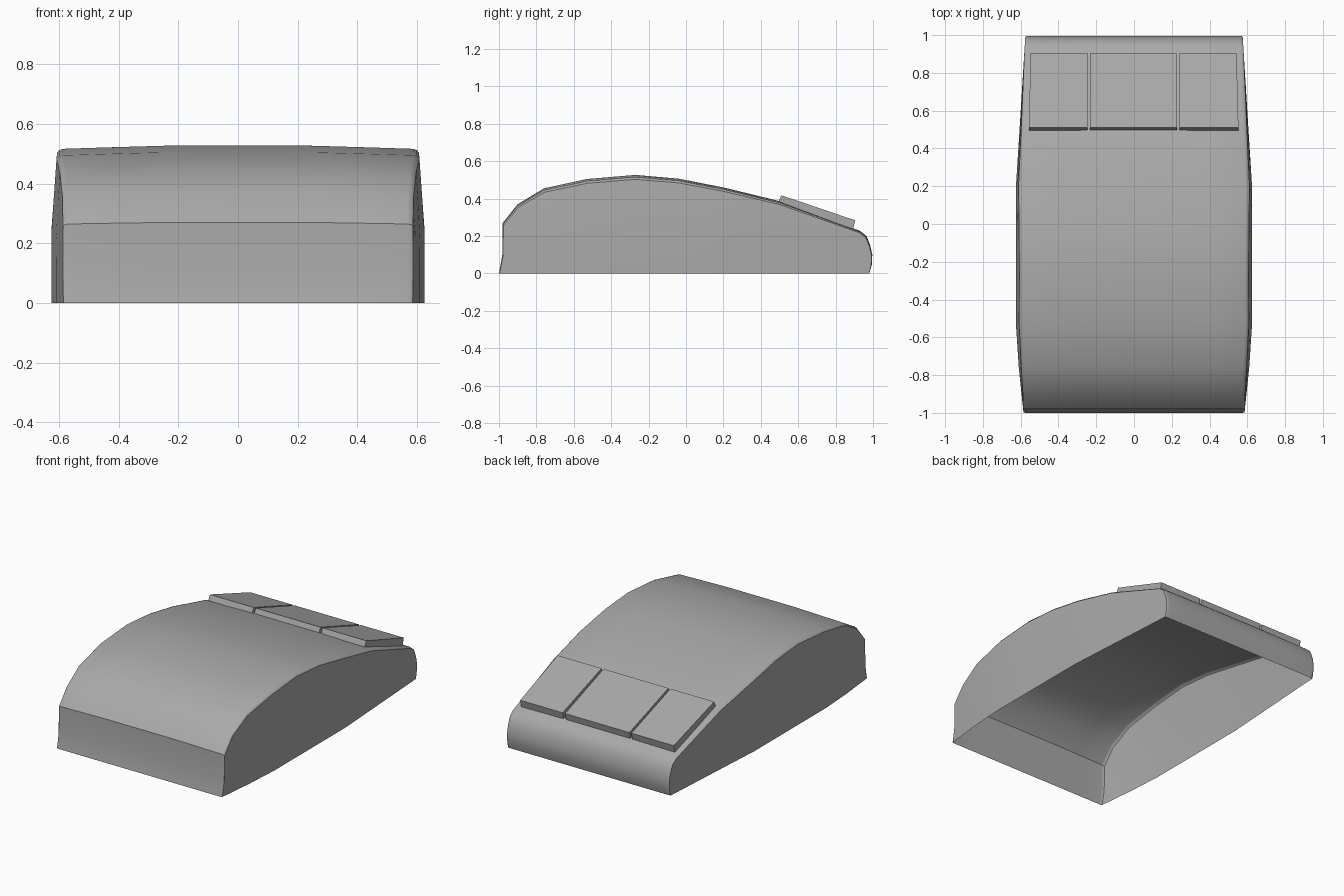
import bpy
import bmesh
import math

cube = bpy.data.objects.get("Cube")
if cube:
    bpy.data.objects.remove(cube)

grey = bpy.data.materials.new("mid_grey")
grey.use_nodes = True
grey.diffuse_color = (0.4, 0.4, 0.4, 1)
grey.node_tree.nodes["Principled BSDF"].inputs["Base Color"].default_value = (0.4, 0.4, 0.4, 1)

# Centre-line profile (y, z) from the front foot over the hump to the rear foot
PROFILE = [(-1, 0), (-0.982, 0.1), (-0.98, 0.27), (-0.9, 0.37), (-0.76, 0.455),
           (-0.53, 0.505), (-0.27, 0.527), (-0.04, 0.507), (0.2, 0.46), (0.5, 0.387),
           (0.93, 0.228), (0.965, 0.2), (0.985, 0.15), (0.996, 0.1), (0.994, 0.05), (0.98, 0)]
# Half width along the length (y, x)
WIDTH = [(-1, 0.585), (-0.76, 0.61), (-0.53, 0.625), (0.2, 0.625), (0.5, 0.606), (1, 0.575)]


def half_width(y, z):
    y = max(-1, min(1, y))
    for (y0, w0), (y1, w1) in zip(WIDTH, WIDTH[1:]):
        if y <= y1:
            w = w0 + (w1 - w0) * (y - y0) / (y1 - y0)
            break
    return w - 0.018 * max(0, (z - 0.25) / 0.25)


def make_object(name, bm):
    bmesh.ops.remove_doubles(bm, verts=bm.verts[:], dist=0.0005)
    bmesh.ops.recalc_face_normals(bm, faces=bm.faces[:])
    mesh = bpy.data.meshes.new(name)
    bm.to_mesh(mesh)
    bm.free()
    mesh.materials.append(grey)
    obj = bpy.data.objects.new(name, mesh)
    bpy.context.collection.objects.link(obj)
    return obj


def cross_section(y, z):
    """One row across the shell: side wall, rounded edge and crowned top, mirrored."""
    foot_y = min(y, 0.98)
    half = []
    edge_z = z * 0.955
    for f in (0, 0.5, 0.8, 1):
        py = foot_y + (y * 0.996 - foot_y) * f
        pz = edge_z * f
        half.append((half_width(py, pz), py, pz))
    w = half_width(y, z)
    half.append((w - 0.006, y * 0.999, z * 0.972))
    half.append((w - 0.018, y, z * 0.98))
    for f in (0.7, 0.4):
        half.append((w * f, y, z * (1 - 0.02 * max(0, f - 0.4) / 0.6)))
    return half + [(-x, py, pz) for x, py, pz in reversed(half)]


# Hollow shell, open underneath
bm = bmesh.new()
rows = [[bm.verts.new(p) for p in cross_section(y, z)] for y, z in PROFILE]
for a, b in zip(rows, rows[1:]):
    for i in range(len(a) - 1):
        bm.faces.new((a[i], a[i + 1], b[i + 1], b[i]))
shell = make_object("shell", bm)
bpy.ops.object.select_all(action="DESELECT")
shell.select_set(True)
bpy.context.view_layer.objects.active = shell
bpy.ops.object.shade_smooth_by_angle(angle=math.radians(35))

# Three sloping button slabs on the rear deck
SLAB = [(0.495, 0.384), (0.51, 0.418), (0.905, 0.284), (0.893, 0.236)]


def button(name, x0, x1, taper0, taper1):
    bm = bmesh.new()
    sides = []
    for x, t in ((x0, taper0), (x1, taper1)):
        sides.append([bm.verts.new((x + (t if y > 0.7 else 0), y, z)) for y, z in SLAB])
    bm.faces.new(sides[0])
    bm.faces.new(sides[1])
    for i in range(4):
        j = (i + 1) % 4
        bm.faces.new((sides[0][i], sides[0][j], sides[1][j], sides[1][i]))
    make_object(name, bm)


button("right_button", -0.557, -0.246, 0.01, 0)
button("middle_button", -0.232, 0.228, 0, -0.003)
button("left_button", 0.242, 0.553, 0, -0.01)
